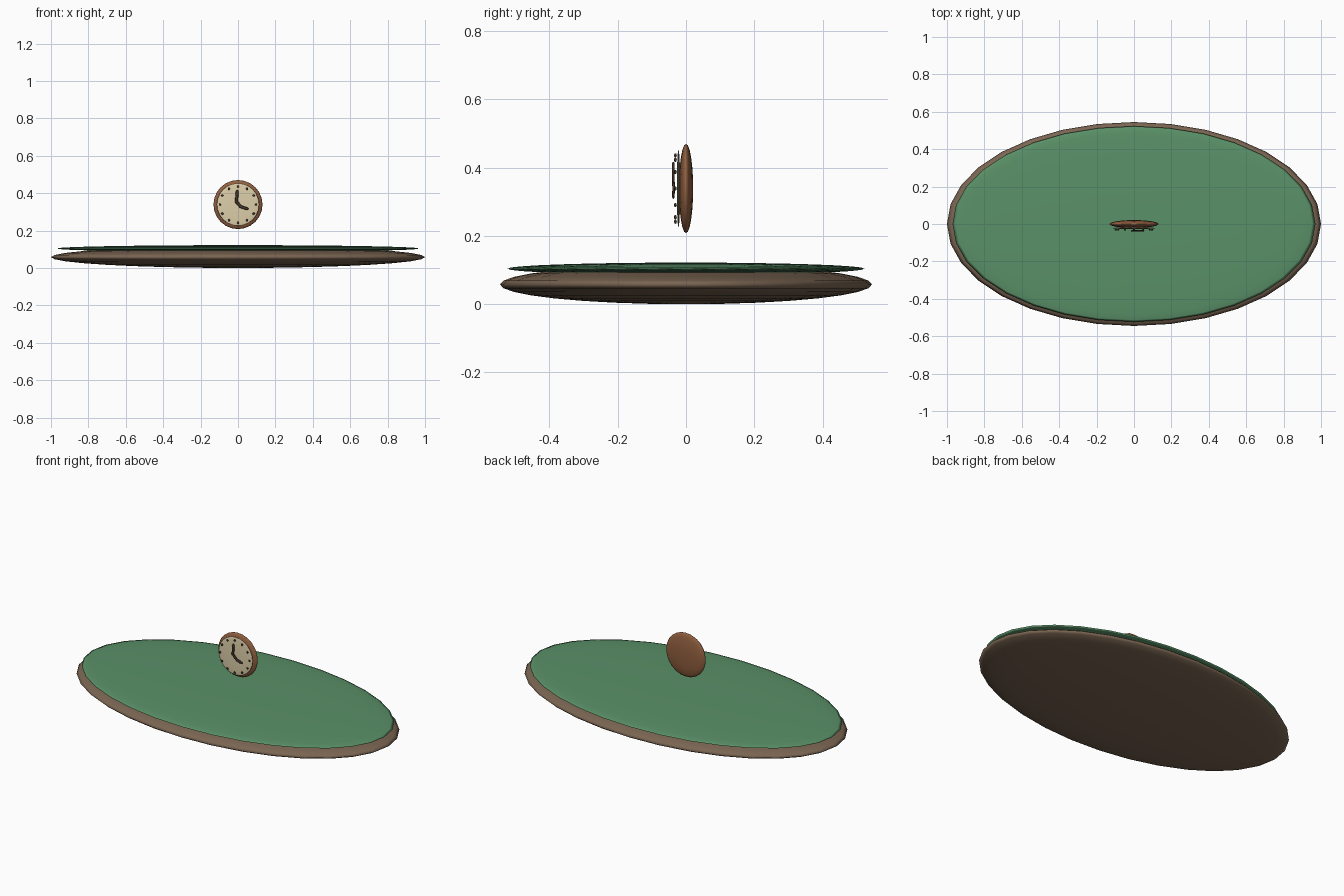
import bpy, math
from mathutils import Vector

if "Cube" in bpy.data.objects:
    bpy.data.objects.remove(bpy.data.objects["Cube"])

CLOCK_Z = 0.339


def srgb(r, g, b):
    def lin(c):
        c /= 255
        return c / 12.92 if c <= 0.04045 else ((c + 0.055) / 1.055) ** 2.4
    return (lin(r), lin(g), lin(b), 1)


def material(name, *rgb):
    m = bpy.data.materials.new(name)
    m.diffuse_color = srgb(*rgb)
    m.use_nodes = True
    m.node_tree.nodes["Principled BSDF"].inputs["Base Color"].default_value = m.diffuse_color
    return m


EARTH = material("earth brown", 122, 101, 82)
GRASS = material("grass green", 90, 145, 104)
WOOD = material("warm wood", 146, 96, 64)
CREAM = material("cream", 222, 207, 170)
DARK = material("dark brown", 66, 50, 38)


def ellipsoid(name, loc, size, mat, segments=32, rings=16):
    """Smooth squashed sphere; size holds the three half-widths."""
    bpy.ops.mesh.primitive_uv_sphere_add(segments=segments, ring_count=rings,
                                         radius=1, location=loc)
    ob = bpy.context.object
    ob.name = name
    ob.scale = size
    bpy.ops.object.transform_apply(location=False, rotation=False, scale=True)
    bpy.ops.object.shade_smooth()
    ob.data.materials.append(mat)
    return ob


def hand(name, start, end, y, radius):
    """Rounded clock hand between two (x, z) points, measured from the clock centre."""
    a, b = Vector(start), Vector(end)
    mid, d = (a + b) / 2, b - a
    ob = ellipsoid(name, (mid.x, y, CLOCK_Z + mid.y),
                   (radius, 0.004, radius), DARK, 12, 8)
    # stretch the ball into a capsule, then point it along the hand
    half = d.length / 2 - radius
    for v in ob.data.vertices:
        if abs(v.co.z) > 1e-5:
            v.co.z += math.copysign(half, v.co.z)
    ob.rotation_euler.y = math.atan2(d.x, d.y)


# Ground: earth lens with a grass lens on top
ellipsoid("earth_base", (0, 0, 0.058), (1, 0.545, 0.058), EARTH)
ellipsoid("grass_top", (0, 0, 0.104), (0.97, 0.523, 0.018), GRASS)

# Clock body and dial
ellipsoid("clock_body", (0, 0, CLOCK_Z), (0.131, 0.021, 0.131), WOOD, 24, 12)
ellipsoid("clock_dial", (0, -0.022, CLOCK_Z), (0.114, 0.005, 0.114), CREAM, 24, 12)

# Hour dots
for i in range(12):
    a = math.tau * i / 12
    ellipsoid("hour_dot", (0.097 * math.sin(a), -0.031, CLOCK_Z + 0.097 * math.cos(a)),
              (0.0065, 0.004, 0.0065), DARK, 10, 6)

# Hands: long one near twelve, short one near four, with a centre link
hand("minute_hand", (-0.009, 0.004), (-0.004, 0.078), -0.037, 0.008)
hand("hand_link", (-0.013, 0.02), (0.018, -0.015), -0.036, 0.008)
hand("hour_hand", (0.005, -0.008), (0.055, -0.025), -0.037, 0.008)
